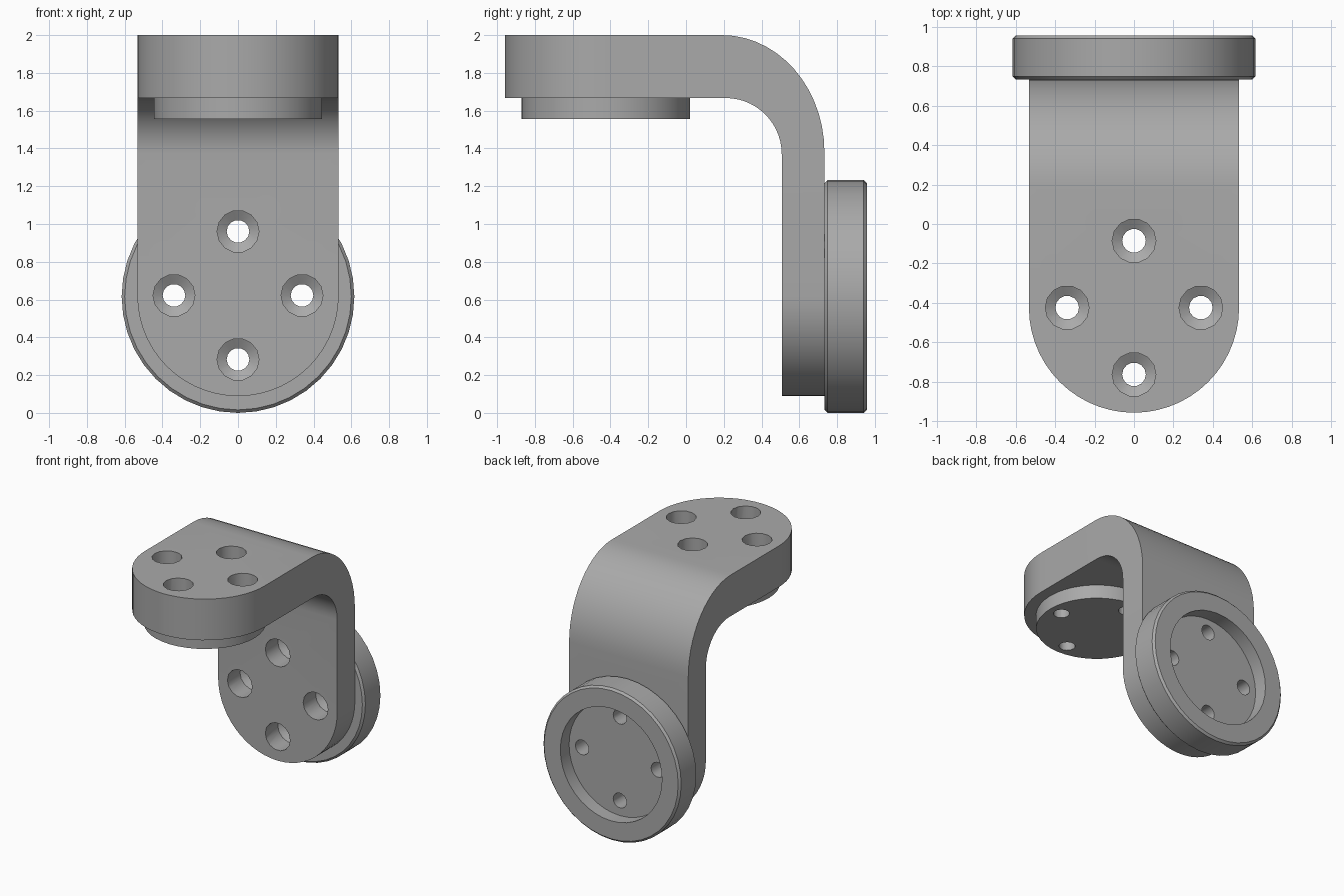
import bpy, bmesh
from math import sin, cos, pi, radians
from mathutils import Matrix, Vector

cube = bpy.data.objects.get("Cube")
if cube:
    bpy.data.objects.remove(cube, do_unlink=True)

HALF = 0.533                      # half width of the strap
PAD = Vector((0, -0.424, 2.0))    # middle of the horizontal pad, upper face
PLATE = Vector((0, 0.507, 0.622)) # middle of the upright plate, front face
THICK = 0.226                     # upright plate thickness
DROP = 0.333                      # horizontal pad thickness
FACING_FRONT = Matrix.Rotation(pi / 2, 4, 'X')

grey = bpy.data.materials.new("metal grey")
grey.use_nodes = True
colour = (0.40, 0.40, 0.40, 1)
grey.diffuse_color = colour
grey.node_tree.nodes["Principled BSDF"].inputs["Base Color"].default_value = colour


def make_object(name, bm):
    bmesh.ops.remove_doubles(bm, verts=bm.verts, dist=0.0005)
    bmesh.ops.recalc_face_normals(bm, faces=bm.faces)
    mesh = bpy.data.meshes.new(name)
    bm.to_mesh(mesh)
    bm.free()
    mesh.materials.append(grey)
    obj = bpy.data.objects.new(name, mesh)
    bpy.context.collection.objects.link(obj)
    return obj


def lathe(bm, profile, matrix, steps):
    """Turn a (radius, height) profile around its axis and place it."""
    verts = [bm.verts.new((r, 0, h)) for r, h in profile]
    edges = [bm.edges.new(pair) for pair in zip(verts, verts[1:])]
    result = bmesh.ops.spin(bm, geom=verts + edges, cent=(0, 0, 0), axis=(0, 0, 1),
                            angle=2 * pi, steps=steps, use_duplicate=False)
    new = set(verts) | {v for f in bm.faces for v in f.verts if not v.tag}
    new = [v for v in new if v.is_valid and not v.tag]
    bmesh.ops.transform(bm, matrix=matrix, verts=new)
    for v in new:
        v.tag = True


# Bent strap: stations of (half width, outer point, inner point) in the side plane
stations = []
ROUND, BEND = 14, 14
for i in range(ROUND + 1):
    t = pi / 2 * (1 - i / ROUND)
    y = PAD.y - HALF * sin(t)
    stations.append((HALF * cos(t), (y, 2.0), (y, 2.0 - DROP)))
for i in range(BEND + 1):
    t = pi / 2 * i / BEND
    outer = (0.19 + 0.543 * sin(t), 1.38 + 0.62 * cos(t))
    inner = (0.21 + 0.297 * sin(t), 1.37 + 0.297 * cos(t))
    stations.append((HALF, outer, inner))
for i in range(ROUND + 1):
    t = pi / 2 * i / ROUND
    z = PLATE.z - HALF * sin(t)
    stations.append((HALF * cos(t), (PLATE.y + THICK, z), (PLATE.y, z)))

bm = bmesh.new()
rings = []
for w, outer, inner in stations:
    w = max(w, 0.004)
    rings.append([bm.verts.new(p) for p in
                  ((-w, *outer), (w, *outer), (w, *inner), (-w, *inner))])
for a, b in zip(rings, rings[1:]):
    for k in range(4):
        n = (k + 1) % 4
        bm.faces.new((a[k], a[n], b[n], b[k]))
bm.faces.new(rings[0])
bm.faces.new(rings[-1])
strap = make_object("bent_strap", bm)

# Round boss below the pad
bm = bmesh.new()
lathe(bm, [(0, 0), (0.446, 0), (0.446, -0.111), (0, -0.111)],
      Matrix.Translation((0, PAD.y, 2.0 - DROP)), 40)
boss = make_object("pad_boss", bm)

# Recessed disc behind the upright plate
bm = bmesh.new()
lathe(bm, [(0, 0), (0.6, 0), (0.616, -0.016), (0.616, -0.208), (0.6, -0.224),
           (0.455, -0.224), (0.455, -0.112), (0, -0.112)],
      Matrix.Translation((0, PLATE.y + THICK, 0.616)) @ FACING_FRONT, 40)
disc = make_object("socket_disc", bm)

# Stepped screw holes, four in each end
bm = bmesh.new()
for centre, turn, depth in ((PAD, Matrix(), 0.25), (PLATE, FACING_FRONT, 0.16)):
    profile = [(0, 0.05), (0.111, 0.05), (0.111, -depth),
               (0.06, -depth - 0.03), (0.06, -0.6), (0, -0.6)]
    for k in range(4):
        a = pi / 2 * k
        local = Matrix.Translation((0.339 * cos(a), 0.339 * sin(a), 0))
        lathe(bm, profile, Matrix.Translation(centre) @ turn @ local, 14)
cutter = make_object("screw_hole_cutter", bm)
cutter.hide_render = True
cutter.hide_set(True)

for obj in (strap, boss, disc):
    mod = obj.modifiers.new("screw holes", 'BOOLEAN')
    mod.operation = 'DIFFERENCE'
    mod.solver = 'EXACT'
    mod.object = cutter
    bpy.ops.object.select_all(action='DESELECT')
    obj.select_set(True)
    bpy.context.view_layer.objects.active = obj
    bpy.ops.object.modifier_apply(modifier=mod.name)
    bpy.ops.object.shade_smooth_by_angle(angle=radians(30))
bpy.data.objects.remove(cutter, do_unlink=True)
